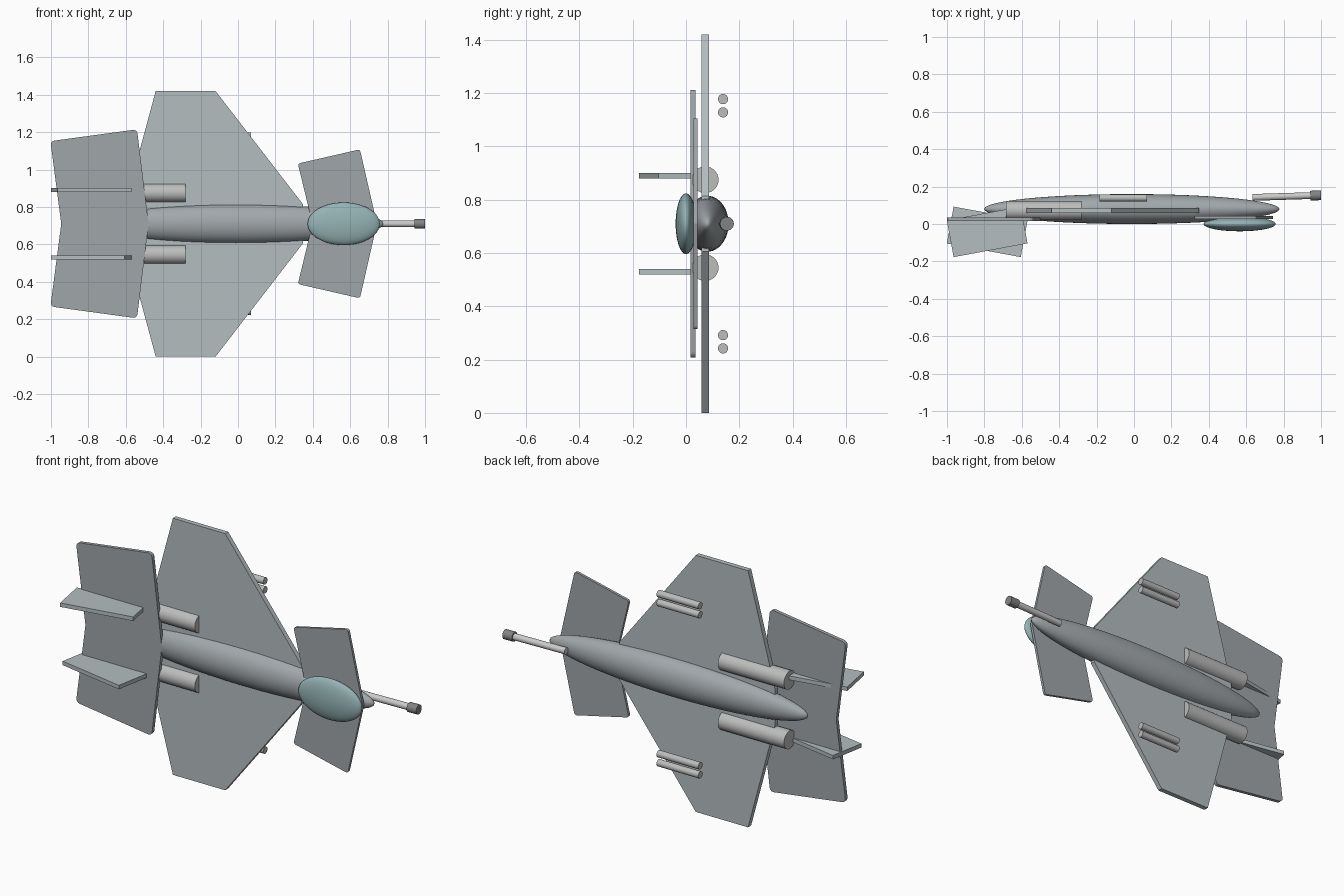
import bpy, bmesh, math
from mathutils import Vector, Matrix

if "Cube" in bpy.data.objects:
    bpy.data.objects.remove(bpy.data.objects["Cube"])

ZC = 0.71  # symmetry height of the craft


def mat(name, r, g, b):
    m = bpy.data.materials.new(name)
    m.diffuse_color = (r, g, b, 1)
    m.use_nodes = True
    m.node_tree.nodes["Principled BSDF"].inputs["Base Color"].default_value = m.diffuse_color
    return m


HULL = mat("hull_grey", 0.36, 0.39, 0.41)
WING = mat("wing_grey", 0.46, 0.51, 0.53)
PLATE = mat("plate_grey", 0.35, 0.38, 0.40)
METAL = mat("metal_grey", 0.50, 0.51, 0.50)
LIGHT = mat("barrel_grey", 0.68, 0.68, 0.68)
DARK = mat("muzzle_grey", 0.22, 0.23, 0.23)
GLASS = mat("canopy_teal", 0.30, 0.45, 0.46)


def finish(name, bm, material, smooth=False):
    bmesh.ops.recalc_face_normals(bm, faces=bm.faces)
    me = bpy.data.meshes.new(name)
    bm.to_mesh(me)
    bm.free()
    me.materials.append(material)
    ob = bpy.data.objects.new(name, me)
    bpy.context.collection.objects.link(ob)
    if smooth:
        bpy.context.view_layer.objects.active = ob
        ob.select_set(True)
        bpy.ops.object.shade_smooth_by_angle(angle=math.radians(40))
        ob.select_set(False)
    return ob


def ellipsoid(name, center, radii, material):
    bm = bmesh.new()
    bmesh.ops.create_uvsphere(bm, u_segments=48, v_segments=24, radius=1)
    bm.transform(Matrix.Translation(center) @ Matrix.Diagonal((*radii, 1))
                 @ Matrix.Rotation(math.pi / 2, 4, 'Y'))
    return finish(name, bm, material, True)


def rod(name, a, b, radius, material):
    a, b = Vector(a), Vector(b)
    bm = bmesh.new()
    bmesh.ops.create_cone(bm, cap_ends=True, segments=32, radius1=radius,
                          radius2=radius, depth=(b - a).length)
    rot = (b - a).to_track_quat('Z', 'Y').to_matrix().to_4x4()
    bm.transform(Matrix.Translation((a + b) / 2) @ rot)
    return finish(name, bm, material, True)


def plate(name, half, y0, y1, material, rounding=0):
    """Flat panel from an (x, dz) half outline mirrored about ZC."""
    pts = half + [(x, -z) for x, z in reversed(half) if z > 0]
    bm = bmesh.new()
    face = bm.faces.new([bm.verts.new((x, y0, ZC + z)) for x, z in pts])
    ext = bmesh.ops.extrude_face_region(bm, geom=[face])
    vs = [v for v in ext['geom'] if isinstance(v, bmesh.types.BMVert)]
    bmesh.ops.translate(bm, verts=vs, vec=(0, y1 - y0, 0))
    if rounding:
        es = [e for e in bm.edges
              if abs(e.verts[0].co.y - e.verts[1].co.y) > 0.001
              and abs(e.verts[0].co.z - ZC) > 0.2]
        bmesh.ops.bevel(bm, geom=es, offset=rounding, segments=4,
                        profile=0.5, affect='EDGES')
    return finish(name, bm, material)


# Body and canopy
ellipsoid("fuselage", (-0.012, 0.08, ZC), (0.79, 0.08, 0.105), HULL)
ellipsoid("canopy", (0.565, 0.0, ZC), (0.193, 0.039, 0.114), GLASS)

# Main wing, tail plate and front canards
plate("main_wing", [(-0.605, 0.10), (-0.44, 0.71), (-0.12, 0.71), (0.347, 0.105)],
      0.059, 0.086, WING)
plate("tail_plate", [(-0.945, 0), (-1.003, 0.442), (-0.54, 0.505), (-0.478, 0)],
      0.016, 0.036, PLATE, 0.022)
plate("canards", [(0.398, 0), (0.32, 0.322), (0.652, 0.398), (0.743, 0)],
      0.028, 0.043, PLATE, 0.014)

# Tilted tail fins, engines and paired wing guns on both sides
for side, label in ((1, "upper"), (-1, "lower")):
    bm = bmesh.new()
    bmesh.ops.create_cube(bm, size=1)
    bm.transform(Matrix.Translation((-0.785, -0.042, ZC + side * 0.18))
                 @ Matrix.Rotation(side * math.radians(10.5), 4, 'Z')
                 @ Matrix.Diagonal((0.402, 0.20, 0.022, 1)))
    finish(label + "_tail_fin", bm, WING)

    ze = ZC + side * 0.165
    rod(label + "_engine", (-0.685, 0.072, ze), (-0.28, 0.072, ze), 0.05, METAL)
    for i, dz in enumerate((0.418, 0.468)):
        z = ZC + side * dz
        rod(f"{label}_wing_gun_{i + 1}", (-0.185, 0.139, z), (0.07, 0.139, z),
            0.019, METAL)

# Nose cannon, slightly tilted
rod("cannon_barrel", (0.633, 0.142, ZC), (0.95, 0.152, ZC), 0.018, LIGHT)
rod("cannon_muzzle", (0.943, 0.1515, ZC), (1.0, 0.1535, ZC), 0.026, DARK)
